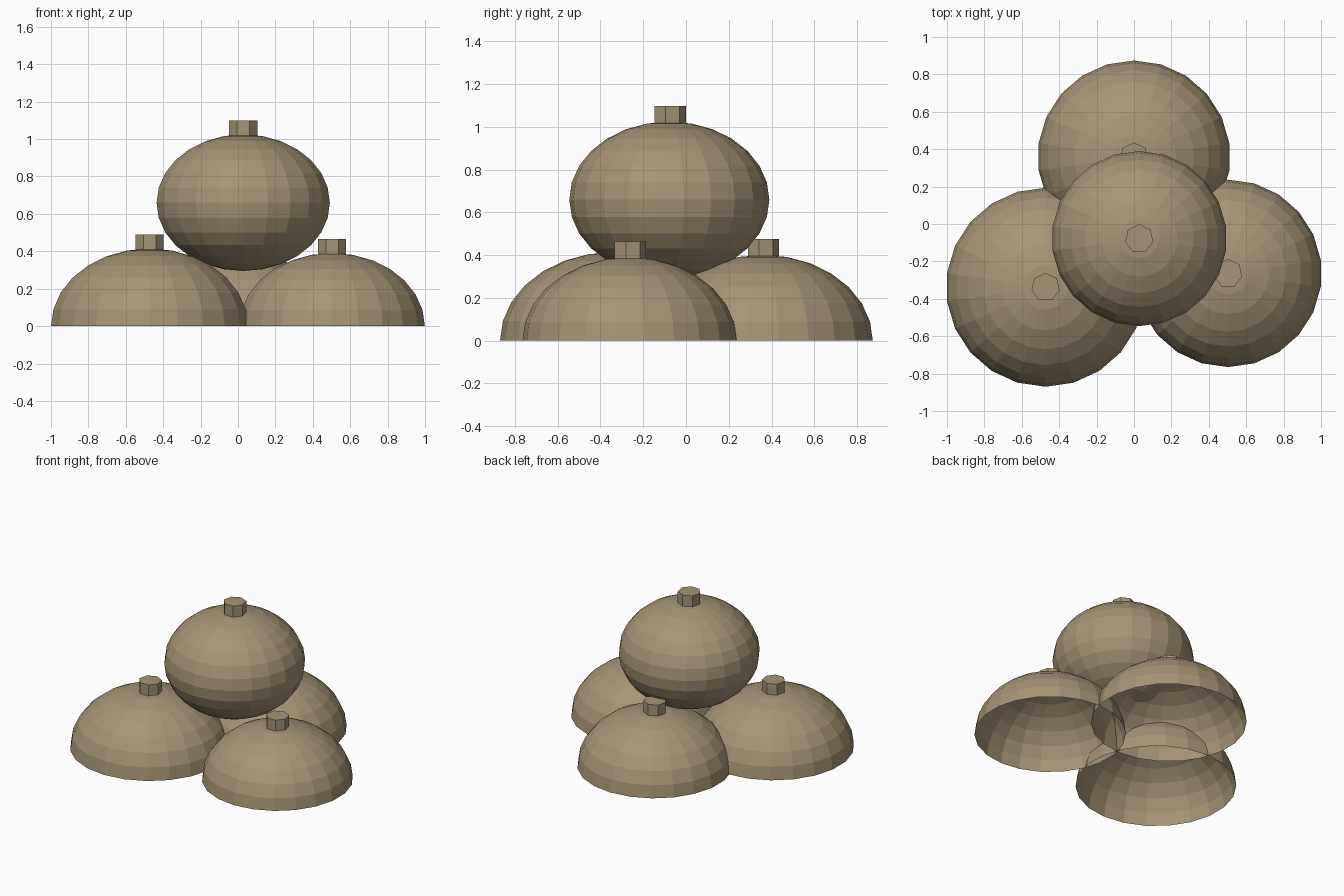
import bpy, math
from mathutils import Matrix

default = bpy.data.objects.get("Cube")
if default:
    bpy.data.objects.remove(default, do_unlink=True)

SEGMENTS, RINGS = 22, 14
SQUASH = 0.78

# Burlap colour shared by all parts
burlap = bpy.data.materials.new("burlap_tan")
burlap.use_nodes = True
colour = (0.38, 0.30, 0.18, 1)
burlap.diffuse_color = colour
bsdf = burlap.node_tree.nodes["Principled BSDF"]
bsdf.inputs["Base Color"].default_value = colour
bsdf.inputs["Roughness"].default_value = 0.9


def make_object(name, verts, faces, location):
    mesh = bpy.data.meshes.new(name)
    mesh.from_pydata(verts, [], faces)
    mesh.materials.append(burlap)
    obj = bpy.data.objects.new(name, mesh)
    obj.location = location
    bpy.context.collection.objects.link(obj)
    return obj


def circle(radius, z, sides):
    # First corner points to the back
    steps = [2 * math.pi * i / sides for i in range(sides)]
    return [(-radius * math.sin(a), radius * math.cos(a), z) for a in steps]


def sack_body(name, location, radius, whole):
    """Squashed sphere, or an open-bottomed dome when not whole."""
    height = radius * SQUASH
    last = RINGS - 1 if whole else RINGS // 2
    verts, faces = [(0, 0, height)], []
    for r in range(1, last + 1):
        a = math.pi * r / RINGS
        verts += circle(radius * math.sin(a), height * math.cos(a), SEGMENTS)
    for i in range(SEGMENTS):
        j = (i + 1) % SEGMENTS
        faces.append((0, 1 + i, 1 + j))
        for r in range(last - 1):
            a, b = 1 + r * SEGMENTS, 1 + (r + 1) * SEGMENTS
            faces.append((a + i, b + i, b + j, a + j))
    if whole:
        verts.append((0, 0, -height))
        a = 1 + (last - 1) * SEGMENTS
        faces += [(a + i, len(verts) - 1, a + (i + 1) % SEGMENTS) for i in range(SEGMENTS)]
    make_object(name, verts, faces, location)


def sack_knot(name, location):
    """Seven-sided tied neck on top of a sack."""
    n, radius, half = 7, 0.077, 0.04
    verts = circle(radius, -half, n) + circle(radius, half, n)
    faces = [(i, (i + 1) % n, n + (i + 1) % n, n + i) for i in range(n)]
    faces += [tuple(reversed(range(n))), tuple(range(n, 2 * n))]
    make_object(name, verts, faces, location)


# Three domes on the ground and one full sack on top
sacks = [
    ("right_sack", (-0.473, -0.338, 0), 0.532, False),
    ("left_sack", (0.503, -0.264, 0), 0.501, False),
    ("back_sack", (0, 0.359, 0), 0.515, False),
    ("top_sack", (0.028, -0.078, 0.66), 0.468, True),
]
for name, (x, y, z), radius, whole in sacks:
    sack_body(name, (x, y, z), radius, whole)
    sack_knot(name + "_knot", (x, y, z + radius * SQUASH + 0.034))
